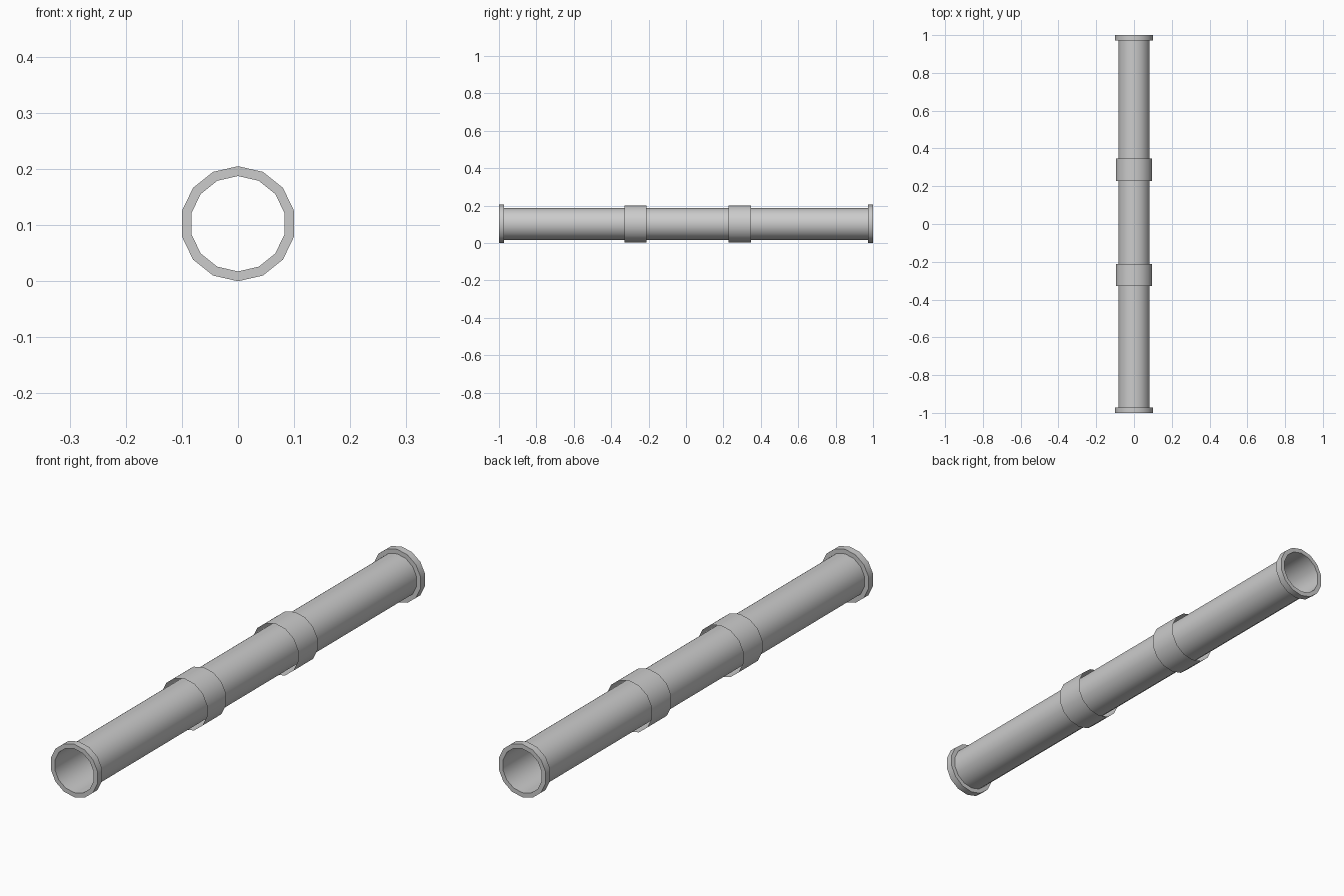
import bpy, bmesh, math

if "Cube" in bpy.data.objects:
    bpy.data.objects.remove(bpy.data.objects["Cube"])

SIDES = 14
AXIS_Z = 0.1025
PIPE_R = 0.085


def lathe(name, profile, closed=False):
    """Sweep (radius, y) points around the pipe axis."""
    bm = bmesh.new()
    rings = []
    for r, y in profile:
        ring = []
        for i in range(SIDES):
            a = 2 * math.pi * i / SIDES
            ring.append(bm.verts.new((r * math.sin(a), y, AXIS_Z + r * math.cos(a))))
        rings.append(ring)
    pairs = list(zip(rings, rings[1:]))
    if closed:
        pairs.append((rings[-1], rings[0]))
    for a, b in pairs:
        for i in range(SIDES):
            j = (i + 1) % SIDES
            bm.faces.new((a[i], a[j], b[j], b[i]))
    bmesh.ops.recalc_face_normals(bm, faces=bm.faces)
    mesh = bpy.data.meshes.new(name)
    bm.to_mesh(mesh)
    bm.free()
    obj = bpy.data.objects.new(name, mesh)
    bpy.context.collection.objects.link(obj)
    bpy.ops.object.select_all(action='DESELECT')
    obj.select_set(True)
    bpy.context.view_layer.objects.active = obj
    bpy.ops.object.shade_smooth_by_angle(angle=math.radians(30))
    return obj


# Main thin-walled tube, open at both ends
lathe("pipe", [(PIPE_R, -1), (PIPE_R, 1)])

# End flanges, flush with the tube mouth
for name, y0, y1 in (("front_flange", -1, -0.972), ("back_flange", 0.972, 1)):
    lathe(name, [(PIPE_R, y0), (AXIS_Z, y0), (AXIS_Z, y1), (PIPE_R, y1)])

# Loose open-ended sleeves around the tube
for name, y0, y1 in (("front_sleeve", -0.328, -0.211), ("back_sleeve", 0.228, 0.348)):
    lathe(name, [(0.099, y0), (0.099, y1)])
